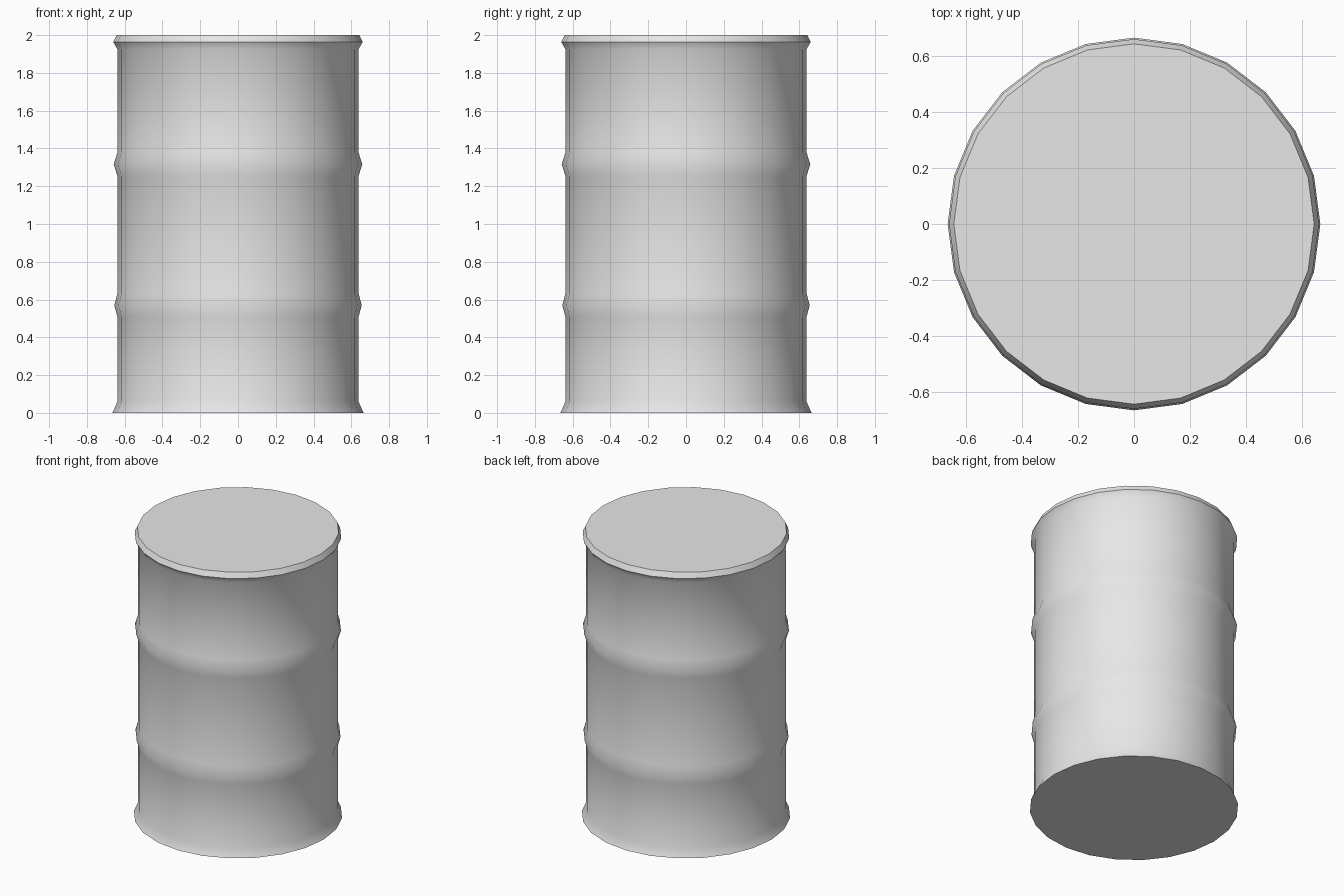
import bpy, bmesh, math

SIDES = 24
BODY = 0.638

cube = bpy.data.objects.get("Cube")
if cube:
    bpy.data.objects.remove(cube, do_unlink=True)

# Plain grey metal
metal = bpy.data.materials.new("grey_metal")
metal.use_nodes = True
colour = (0.8, 0.8, 0.8, 1)
metal.diffuse_color = colour
metal.node_tree.nodes["Principled BSDF"].inputs["Base Color"].default_value = colour


def rib(z, radius, half=0.063):
    """Profile points of one raised hoop around the body."""
    return [(BODY, z - half), (radius, z), (BODY, z + half)]


# Side profile as (radius, height): flared foot, two ribs, rolled top rim
profile = [(0.665, 0), (BODY, 0.06)]
profile += rib(0.57, 0.655) + rib(1.316, 0.658)
profile += [(BODY, 1.925), (0.66, 1.963), (0.643, 2.0)]

# Loft the rings and close both ends
bm = bmesh.new()
rings = []
for radius, z in profile:
    angles = [math.tau * i / SIDES for i in range(SIDES)]
    rings.append([bm.verts.new((radius * math.cos(a), radius * math.sin(a), z)) for a in angles])
for low, high in zip(rings, rings[1:]):
    for i in range(SIDES):
        j = (i + 1) % SIDES
        bm.faces.new((low[i], low[j], high[j], high[i]))
bm.faces.new(rings[-1])
bm.faces.new(rings[0][::-1])

mesh = bpy.data.meshes.new("barrel")
bm.to_mesh(mesh)
bm.free()
mesh.materials.append(metal)
barrel = bpy.data.objects.new("barrel", mesh)
bpy.context.collection.objects.link(barrel)

# Smooth wall, crisp lid and base edges
bpy.ops.object.select_all(action="DESELECT")
barrel.select_set(True)
bpy.context.view_layer.objects.active = barrel
bpy.ops.object.shade_smooth_by_angle(angle=math.radians(50))
